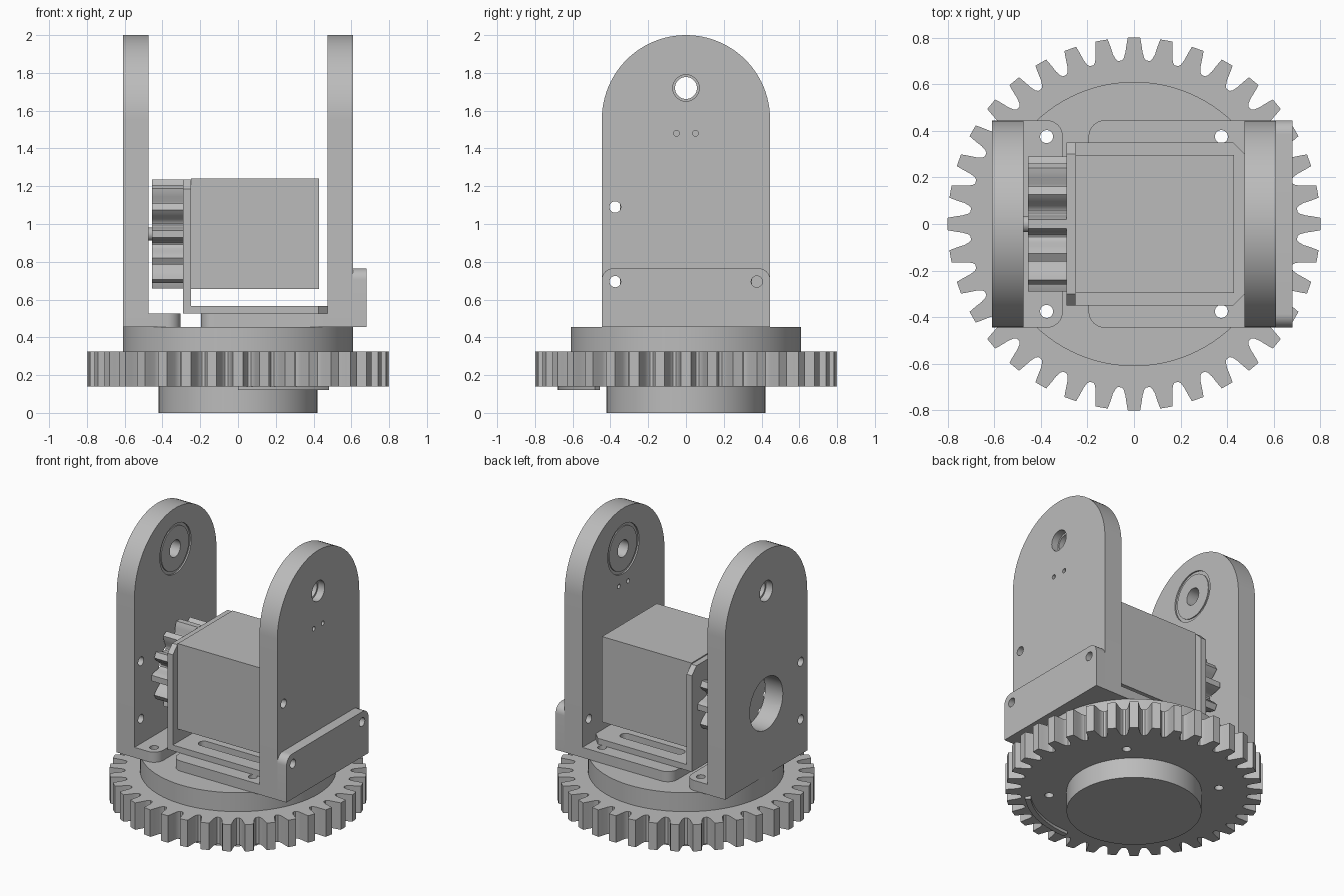
import bpy, bmesh
from math import sin, cos, pi, radians

cube = bpy.data.objects.get("Cube")
if cube:
    bpy.data.objects.remove(cube, do_unlink=True)

grey = bpy.data.materials.new("plain grey")
grey.use_nodes = True
grey.diffuse_color = (0.5, 0.5, 0.5, 1)
grey.node_tree.nodes["Principled BSDF"].inputs["Base Color"].default_value = (0.5, 0.5, 0.5, 1)


# ---- helpers ----
def prism(name, pts, lo, hi, axis="z", fillet=0):
    """Extrude a counter-clockwise outline along z (x, y points) or x (y, z points)."""
    place = (lambda u, v, w: (u, v, w)) if axis == "z" else (lambda u, v, w: (w, u, v))
    bm = bmesh.new()
    low = [bm.verts.new(place(u, v, lo)) for u, v in pts]
    high = [bm.verts.new(place(u, v, hi)) for u, v in pts]
    bottom = bm.faces.new(low[::-1])
    bm.faces.new(high)
    n = len(pts)
    for i in range(n):
        j = (i + 1) % n
        bm.faces.new((low[i], low[j], high[j], high[i]))
    if fillet:
        bmesh.ops.bevel(bm, geom=list(bottom.edges), offset=fillet, segments=6,
                        profile=0.5, affect="EDGES")
    mesh = bpy.data.meshes.new(name)
    bm.to_mesh(mesh)
    bm.free()
    mesh.materials.append(grey)
    obj = bpy.data.objects.new(name, mesh)
    bpy.context.collection.objects.link(obj)
    return obj


def arc(cu, cv, r, a0, a1, n):
    return [(cu + r * cos(radians(a0 + (a1 - a0) * i / n)),
             cv + r * sin(radians(a0 + (a1 - a0) * i / n))) for i in range(n + 1)]


def circle(cu, cv, r, n=32):
    return arc(cu, cv, r, 0, 360, n)[:-1]


def slab(u0, v0, u1, v1, radii=(0, 0, 0, 0), n=8):
    """Rectangle with a radius per corner: low-low, high-low, high-high, low-high."""
    pts = []
    corners = [(u0, v0, 1, 1), (u1, v0, -1, 1), (u1, v1, -1, -1), (u0, v1, 1, -1)]
    for k, ((u, v, su, sv), r) in enumerate(zip(corners, radii)):
        if r:
            pts += arc(u + su * r, v + sv * r, r, 180 + 90 * k, 270 + 90 * k, n)
        else:
            pts.append((u, v))
    return pts


def gear_outline(cu, cv, teeth, tooth):
    """Repeat one tooth, given as (fraction of pitch, radius) pairs."""
    pts = []
    for t in range(teeth):
        for f, r in tooth:
            a = 2 * pi * (t + f) / teeth
            pts.append((cu + r * cos(a), cv + r * sin(a)))
    return pts


def cut(obj, cutters):
    for c in cutters:
        mod = obj.modifiers.new("cut", "BOOLEAN")
        mod.operation, mod.solver, mod.object = "DIFFERENCE", "EXACT", c
        deps = bpy.context.evaluated_depsgraph_get()
        mesh = bpy.data.meshes.new_from_object(obj.evaluated_get(deps))
        obj.modifiers.clear()
        obj.data = mesh
        bpy.data.objects.remove(c, do_unlink=True)
    return obj


def mirrored(tooth):
    return [(-f, r) for f, r in tooth[::-1]] + tooth


def foot_holes(side=None):
    sides = (side,) if side else (-1, 1)
    return [prism("hole", circle(sx * .375, sy * .375, .028, 24), .1, .6)
            for sx in sides for sy in (-1, 1)]


W = .445        # half width of the walls
SHAFT = .947    # height of the motor shaft

# ---- turntable: ring gear, hub disc, bottom boss, stop rib ----
big_tooth = mirrored([(.19, .8), (.24, .77), (.29, .735), (.36, .712), (.43, .703)])
cut(prism("ring_gear", gear_outline(0, 0, 36, big_tooth), .14, .325), foot_holes())
cut(prism("hub_disc", circle(0, 0, .61, 96), .325, .455), foot_holes())
prism("bottom_boss", circle(0, 0, .42, 96), .005, .14, fillet=.04).location.z = -.005
bpy.data.objects["bottom_boss"].scale.z = 1.036
prism("stop_rib", arc(0, 0, .68, -90, -45, 24) + arc(0, 0, .645, -45, -90, 24), .12, .14)

# ---- side walls, each with a bearing set in its inner face ----
for name, s in (("left", 1), ("right", -1)):
    lo, hi = sorted((s * .475, s * .61))
    outline = [(-W, .455), (W, .455)] + arc(0, 2 - W, W, 0, 180, 48)
    wall = prism(name + "_wall", outline, lo, hi, "x")
    holes = [(0, 1.72, .07), (-.375, 1.09, .03), (-.375, .695, .03)]
    if s > 0:
        holes += [(.375, .695, .03), (-.05, 1.48, .015), (.05, 1.48, .015)]
    else:
        holes += [(0, SHAFT, .18)]
    cutters = [prism("hole", circle(y, z, r), lo - .1, hi + .1, "x") for y, z, r in holes]
    a, b = sorted((s * .4, s * .56))
    cutters.append(prism("pocket", circle(0, 1.72, .17, 48), a, b, "x"))
    cut(wall, cutters)
    a, b = sorted((s * .485, s * .56))
    bearing = prism(name + "_bearing", circle(0, 1.72, .17, 48), a, b, "x")
    cut(bearing, [prism("hole", circle(0, 1.72, .058), a - .1, b + .1, "x")])
    a, b = sorted((s * .478, s * .485))
    face = prism(name + "_bearing_face", circle(0, 1.72, .15, 48), a, b, "x")
    cut(face, [prism("hole", circle(0, 1.72, .058), a - .1, b + .1, "x")])

# ---- wall feet ----
R = .07
cut(prism("right_foot", slab(-.475, -W, -.305, W, (0, R, R, 0)), .455, .525), foot_holes(-1))
cut(prism("left_foot", slab(-.195, -W, .475, W, (R, 0, 0, R)), .455, .525), foot_holes(1))

# ---- outer stiffening plate ----
plate = prism("outer_plate", slab(-W, .455, W, .765, (0, 0, .06, .06)), .61, .68, "x")
cut(plate, [prism("hole", circle(y, .695, .03), .5, .8, "x") for y in (-.375, .375)])

# ---- motor bracket: slotted base and upright ----
base = prism("bracket_base", [(-.25, -.35), (.425, -.35), (.475, -.3), (.475, .3),
                              (.425, .35), (-.25, .35)], .525, .565)
cut(base, [prism("slot", slab(-.14, y - .035, .34, y + .035, (.034,) * 4), .5, .6)
           for y in (-.22, .22)])
prism("bracket_upright", [(-.35, .525), (.35, .525), (.35, 1.185), (.3, 1.235),
                          (-.3, 1.235), (-.35, 1.185)], -.29, -.25, "x")

# ---- motor, shaft and pinion ----
prism("motor_body", slab(-.297, .655, .297, 1.242), -.25, .43, "x")
prism("motor_shaft", circle(0, SHAFT, .035), -.475, -.29, "x")
small_tooth = mirrored([(.13, .29), (.19, .272), (.25, .25), (.31, .222), (.38, .206), (.45, .2)])
prism("pinion", gear_outline(0, SHAFT, 12, small_tooth), -.455, -.29, "x")

# ---- smooth the curved surfaces, keep edges sharp ----
bpy.ops.object.select_all(action="DESELECT")
for obj in bpy.context.collection.objects:
    if obj.type == "MESH":
        obj.select_set(True)
        bpy.context.view_layer.objects.active = obj
bpy.ops.object.shade_smooth_by_angle(angle=radians(28))
